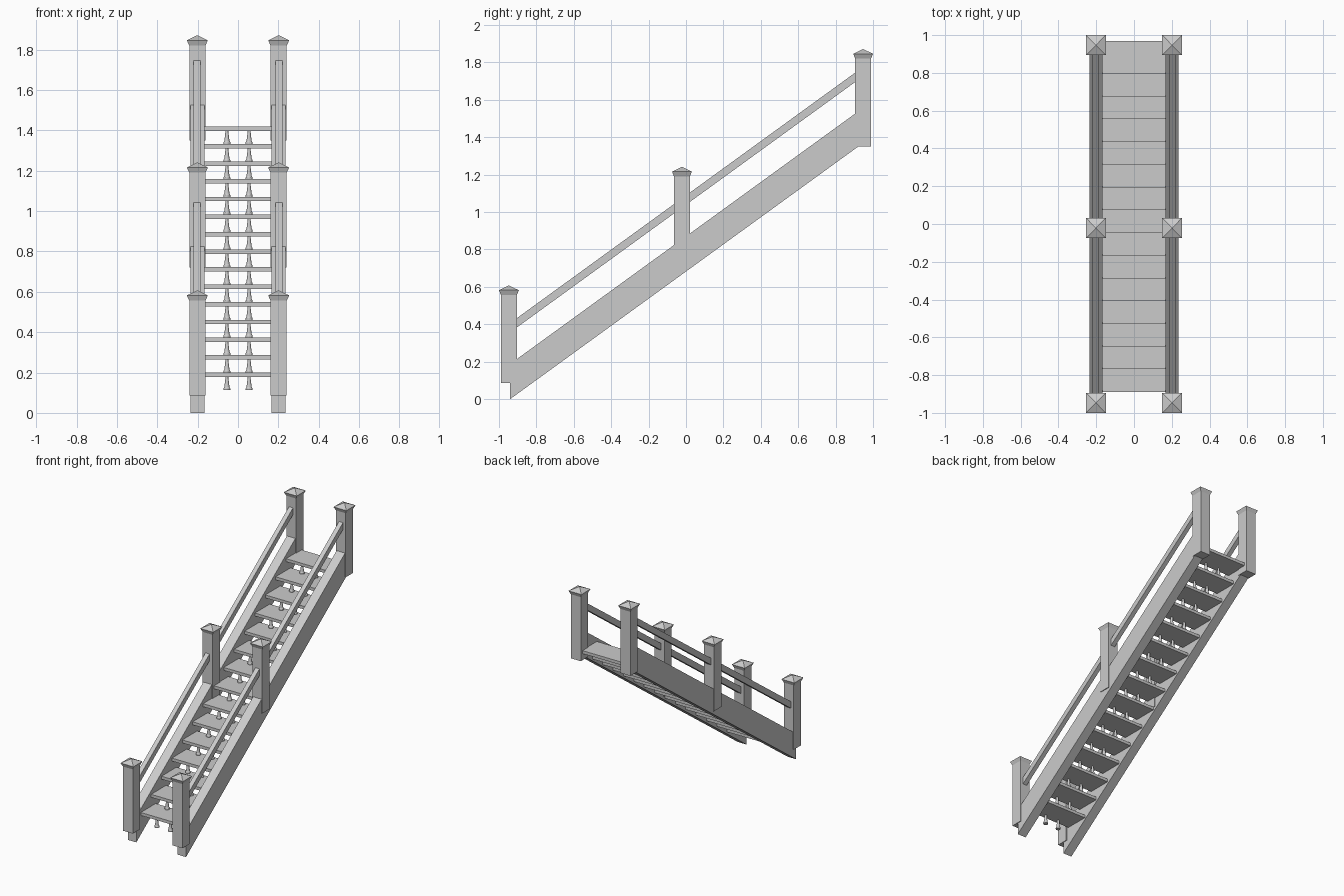
import bpy, bmesh

if "Cube" in bpy.data.objects:
    bpy.data.objects.remove(bpy.data.objects["Cube"])

SLOPE = 0.7255          # rise / run of the flight
SIDE_X = 0.2015         # centre line of posts, stringers and rails
POST_X, POST_Y = 0.08, 0.085


def finish(name, bm):
    bmesh.ops.recalc_face_normals(bm, faces=bm.faces)
    me = bpy.data.meshes.new(name)
    bm.to_mesh(me)
    bm.free()
    ob = bpy.data.objects.new(name, me)
    bpy.context.collection.objects.link(ob)
    return ob


def loft(name, rings):
    """Skin a stack of vertex rings and close both ends."""
    bm = bmesh.new()
    loops = [[bm.verts.new(p) for p in r] for r in rings]
    n = len(loops[0])
    for a, b in zip(loops, loops[1:]):
        for i in range(n):
            j = (i + 1) % n
            bm.faces.new((a[i], a[j], b[j], b[i]))
    bm.faces.new(loops[0])
    bm.faces.new(loops[-1])
    return finish(name, bm)


def side_panel(name, x, width, profile):
    """Extrude a (y, z) profile across x."""
    return loft(name, [[(x + s * width / 2, y, z) for y, z in profile] for s in (-1, 1)])


def rect(x, y, z, wx, wy):
    return [(x + sx * wx / 2, y + sy * wy / 2, z)
            for sx, sy in ((-1, -1), (1, -1), (1, 1), (-1, 1))]


def sloped(y):
    return SLOPE * (y + 0.94)


posts = [(-0.947, 0.085, 0.556), (-0.0215, 0.72, 1.19), (0.947, 1.35, 1.82)]

for side, s in (("left", -1), ("right", 1)):
    x = s * SIDE_X
    # sloping stringer, cut plumb at both ends
    side_panel(f"{side}_stringer", x, 0.069,
               [(-0.94, 0), (0.92, sloped(0.92)),
                (0.92, sloped(0.92) + 0.188), (-0.94, 0.188)])
    # posts with flared pyramid caps
    for i, (y, z0, z1) in enumerate(posts):
        loft(f"{side}_post_{i + 1}",
             [rect(x, y, z0, POST_X, POST_Y), rect(x, y, z1, POST_X, POST_Y)])
        loft(f"{side}_post_cap_{i + 1}",
             [rect(x, y, z1, POST_X, POST_Y),
              rect(x, y, z1 + 0.026, 0.104, 0.106),
              rect(x, y, z1 + 0.051, 0.002, 0.002)])
    # handrails between neighbouring posts
    for i, (a, b) in enumerate(zip(posts, posts[1:])):
        ya, yb = a[0] + 0.03, b[0] - 0.03
        za, zb = (0.433 + SLOPE * (y + 0.904) for y in (ya, yb))
        side_panel(f"{side}_handrail_{i + 1}", s * 0.203, 0.033,
                   [(ya, za - 0.05), (yb, zb - 0.05), (yb, zb), (ya, za)])

# treads, each carried by two small turned supports
spindle = [(0.017, 0.0), (0.017, 0.008), (0.013, 0.016), (0.011, 0.03),
           (0.008, 0.055), (0.008, 0.07)]
for i in range(15):
    y, z = -0.889 + i * 0.1203, 0.2 + i * 0.0871
    loft(f"tread_{i + 1}", [rect(0, y + 0.0865, z - 0.022, 0.336, 0.173),
                            rect(0, y + 0.0865, z, 0.336, 0.173)])
    for side, s in (("left", -1), ("right", 1)):
        bm = bmesh.new()
        vs = [bm.verts.new((r, 0, h)) for r, h in [(0, 0)] + spindle + [(0, 0.07)]]
        es = [bm.edges.new(p) for p in zip(vs, vs[1:])]
        bmesh.ops.spin(bm, geom=vs + es, cent=(0, 0, 0), axis=(0, 0, 1),
                       angle=6.283185307, steps=12)
        bmesh.ops.remove_doubles(bm, verts=bm.verts, dist=1e-5)
        ob = finish(f"{side}_tread_support_{i + 1}", bm)
        ob.location = (s * 0.055, y + 0.027, z - 0.0871)
